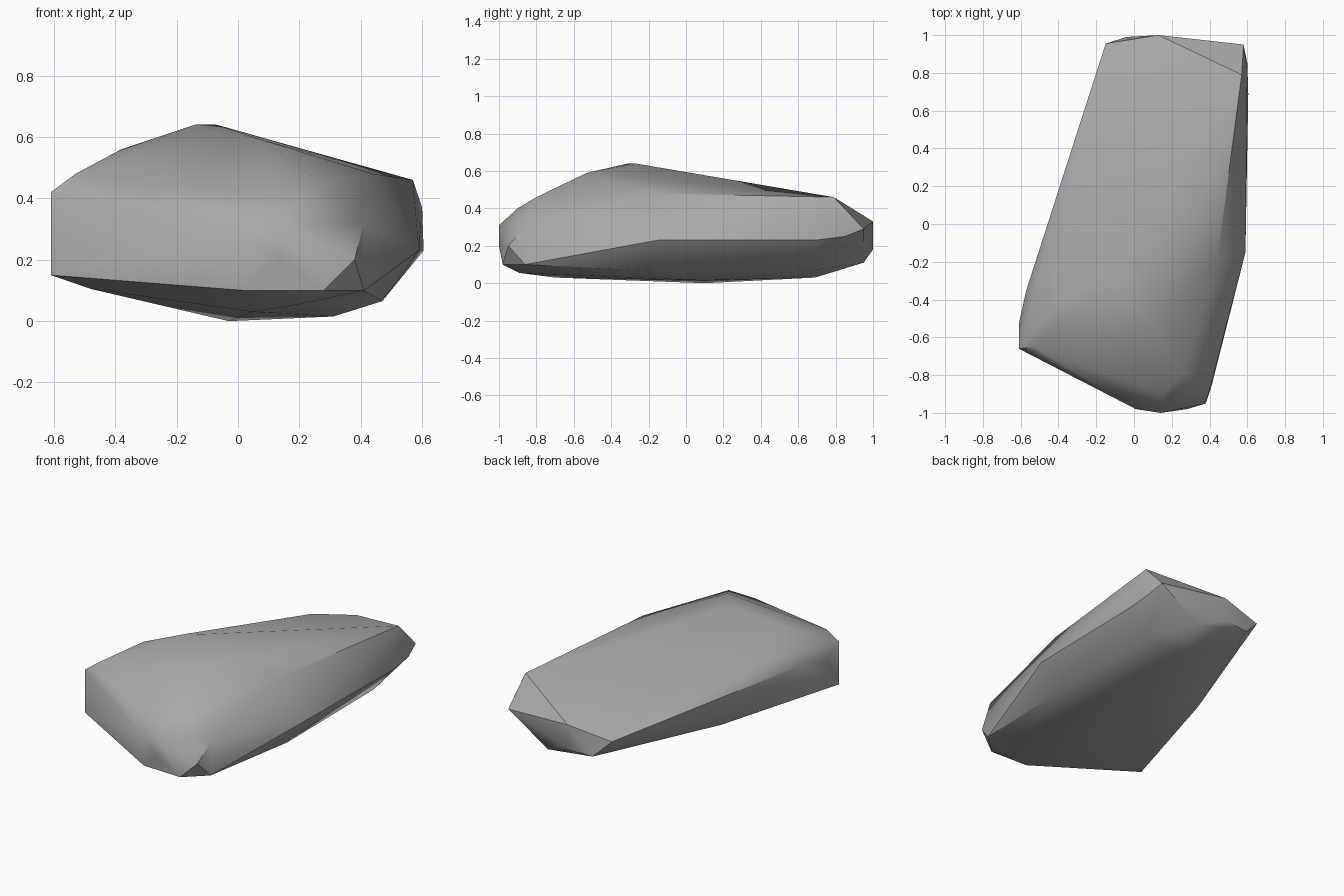
import bpy
import bmesh
import math

# Remove only the default cube
default_cube = bpy.data.objects.get("Cube")
if default_cube:
    bpy.data.objects.remove(default_cube, do_unlink=True)


def flat_material(name, colour):
    """One plain colour for both the viewport and a render."""
    material = bpy.data.materials.new(name)
    material.use_nodes = True
    material.diffuse_color = colour
    shader = next(n for n in material.node_tree.nodes if n.type == "BSDF_PRINCIPLED")
    shader.inputs["Base Color"].default_value = colour
    shader.inputs["Roughness"].default_value = 0.8
    return material


def chiselled_stone(name, corner_groups, material, sharp_angle):
    """Wrap a tight faceted skin around groups of corner points."""
    bm = bmesh.new()
    for group in corner_groups:
        for corner in group:
            bm.verts.new(corner)
    hull = bmesh.ops.convex_hull(bm, input=bm.verts[:], use_existing_faces=False)
    # Drop any corner swallowed by the skin
    loose = [v for v in bm.verts if not v.link_faces]
    bmesh.ops.delete(bm, geom=loose, context="VERTS")
    bmesh.ops.recalc_face_normals(bm, faces=bm.faces[:])
    mesh = bpy.data.meshes.new(name)
    bm.to_mesh(mesh)
    bm.free()

    stone = bpy.data.objects.new(name, mesh)
    bpy.context.collection.objects.link(stone)
    mesh.materials.append(material)
    bpy.ops.object.select_all(action="DESELECT")
    stone.select_set(True)
    bpy.context.view_layer.objects.active = stone
    bpy.ops.object.shade_smooth_by_angle(angle=math.radians(sharp_angle))
    return stone


# Sloping crown, highest left of the middle
crown = [(-.14, -.31, .64), (-.07, -.27, .64), (.08, -.53, .59), (.44, -.2, .48),
         (.57, .79, .46), (-.38, -.4, .56), (.26, -.8, .46), (.15, -.9, .4)]

# Broken right-hand corner with its upright face
corner_flank = [(-.53, -.65, .48), (-.61, -.66, .42), (-.61, -.66, .15), (-.61, -.53, .35),
                (-.57, -.35, .38), (-.49, -.25, .45), (-.36, .16, .14)]

# Blunt front nose
nose = [(.01, -.98, .3), (.14, -1, .31), (.14, -1, .2), (.02, -.97, .1),
        (.28, -.98, .1), (.38, -.95, .2), (.41, -.84, .32)]

# Long left flank
long_flank = [(.59, -.15, .23), (.605, .69, .23), (.6, .85, .25),
              (.6, .82, .37), (.47, -.18, .065), (.41, -.86, .1), (.47, .69, .07)]

# Rounded back end
back_end = [(-.15, .955, .28), (-.04, .99, .17), (.13, 1, .33), (.13, 1, .18),
            (.58, .95, .29), (.3, .95, .11)]

# Shallow belly it rests on
belly = [(-.03, .1, 0), (.31, .1, .015), (.2, .69, .03), (.05, -.7, .03),
         (.2, -.89, .055), (-.48, -.6, .105)]

stone_grey = flat_material("stone grey", (0.4, 0.4, 0.4, 1.0))
chiselled_stone("boulder", [crown, corner_flank, nose, long_flank, back_end, belly],
                stone_grey, 35)
